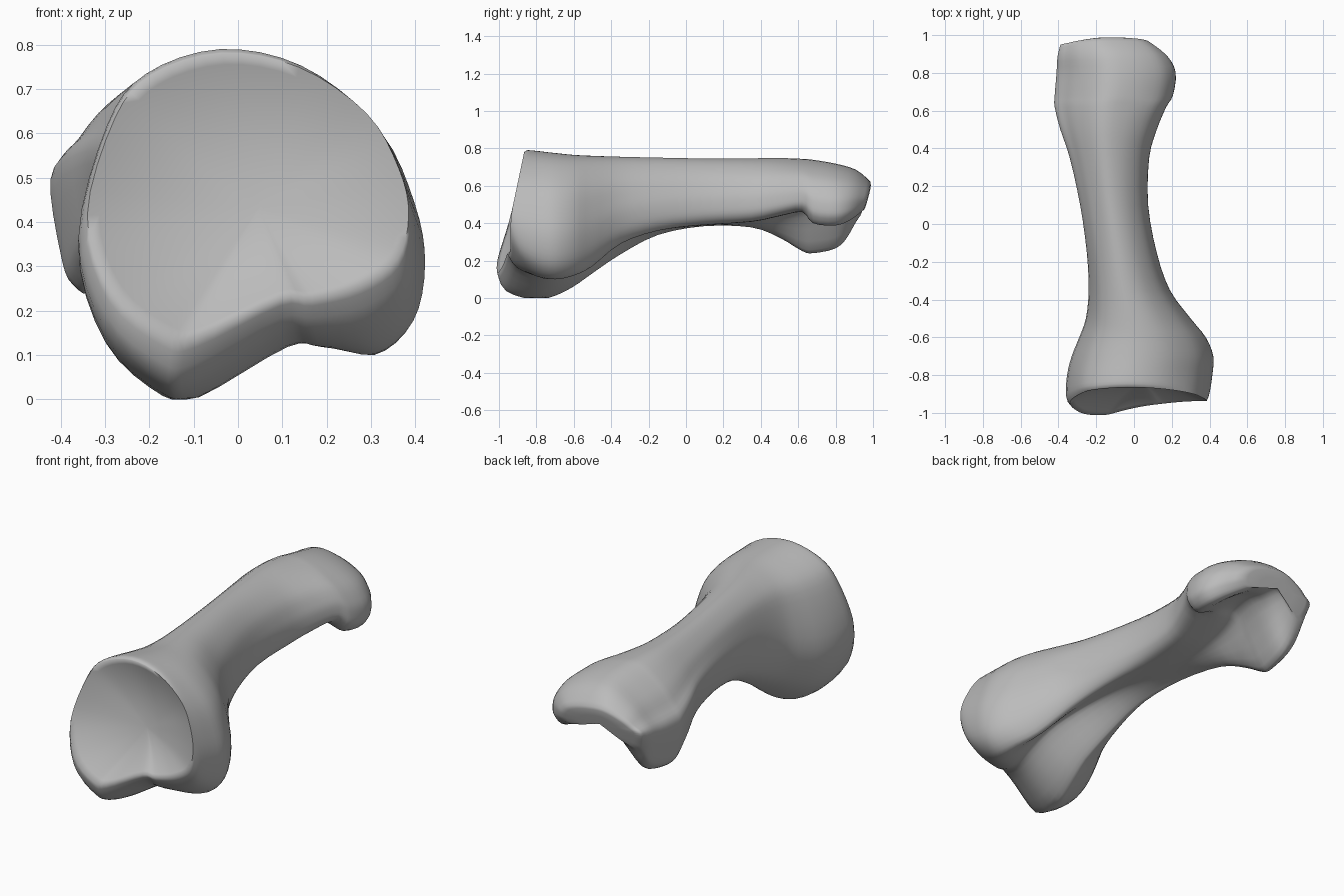
import bpy
import bmesh
from mathutils import Vector

old = bpy.data.objects.get("Cube")
if old:
    bpy.data.objects.remove(old, do_unlink=True)

# One matte colour for the whole bone
grey = bpy.data.materials.new("bone_grey")
grey.use_nodes = True
colour = (0.5, 0.5, 0.5, 1)
grey.diffuse_color = colour
grey.node_tree.nodes["Principled BSDF"].inputs["Base Color"].default_value = colour

# Stations along the bone:
# y, right edge, left edge, top, right lobe bottom, groove, left lobe bottom
STATIONS = [
    (-.945, -.34, .385, .78, .14, .23, .26),
    (-.90, -.36, .40, .79, .045, .16, .18),
    (-.80, -.355, .415, .785, 0, .12, .12),
    (-.70, -.33, .42, .775, .02, .13, .10),
    (-.60, -.29, .38, .765, .07, .18, .12),
    (-.50, -.255, .30, .76, .14, .25, .17),
    (-.35, -.24, .19, .755, .24, .33, .29),
    (-.15, -.25, .12, .75, .34, .375, .36),
    (.10, -.285, .075, .745, .385, .39, .395),
    (.35, -.34, .08, .745, .38, .41, .41),
    (.50, -.39, .12, .745, .33, .44, .44),
    (.62, -.42, .17, .74, .265, .47, .46),
    (.68, -.42, .205, .735, .255, .49, .40),
    (.80, -.41, .22, .715, .28, .50, .39),
    (.89, -.405, .175, .685, .345, .50, .42),
    (.96, -.39, .08, .62, .43, .52, .47),
]


def spline(points, steps, closed):
    """Smooth curve through points of any dimension."""
    points = [Vector(p) for p in points]
    count = len(points)

    def pick(i):
        return points[i % count] if closed else points[max(0, min(count - 1, i))]

    result = []
    for i in range(count if closed else count - 1):
        a, b, c, d = (pick(i + k) for k in (-1, 0, 1, 2))
        for s in range(steps):
            t = s / steps
            result.append(b + (c - a) * (t / 2)
                          + (a * 2 - b * 5 + c * 4 - d) * (t * t / 2)
                          + (b * 3 - a - c * 3 + d) * (t ** 3 / 2))
    if not closed:
        result.append(points[-1])
    return result


def mix(start, end, t):
    return start + (end - start) * t


def slant(x, z, y):
    """Lean the socket forward at its foot and the rear end back at its top."""
    front_weight = max(0, (-.7 - y) / .245) ** 2
    lean = .21 * (z - .4) + 1.6 * max(0, .5 - z) ** 2 * (x + .1)
    rear_weight = max(0, (y - .8) / .16) ** 2
    return y + front_weight * lean + rear_weight * (.3 * (z - .54) + .04 * (x + .2))


def outline(station):
    """Closed section: rounded top, two lobes with a groove below."""
    y, low_x, high_x, top, lobe_a, groove, lobe_b = station
    t = max(0, min(1, y + .5))
    lobe_u = mix(.3, .14, t)

    def at(u, h, base):
        return (mix(low_x, high_x, u), mix(base, top, h))

    points = [
        at(.42, 1, lobe_a),
        at(.2, mix(.925, .82, t), lobe_a),
        at(.085, mix(.77, .65, t), lobe_a),
        at(0, mix(.43, .5, t), lobe_a),
        at(lobe_u * .25, .16, lobe_a),
        at(lobe_u - .06, .01, lobe_a),
        at(lobe_u + .04, .005, lobe_a),
        at(mix(.6, .42, t), 0, groove),
        at(mix(.7, .62, t), 0, groove),
        at(mix(.85, .88, t), 0, lobe_b),
        at(mix(.965, .985, t), .11, lobe_b),
        at(1, .3, lobe_b),
        at(.97, .5, lobe_b),
        at(.87, .74, lobe_b),
        at(.66, .94, lobe_b),
    ]
    return spline(points, 4, True)


def shrink(ring, factor):
    centre = sum(ring, Vector((0, 0))) / len(ring)
    return [centre + (p - centre) * factor for p in ring]


bm = bmesh.new()


def add_ring(ring, y, shift=0):
    return [bm.verts.new((p.x, slant(p.x, p.y, y) + shift, max(0, p.y))) for p in ring]


sections = spline(STATIONS, 3, False)
front, back = sections[0], sections[-1]
rings = []

# Hollow joint socket at the front, from its middle out to the rim
for factor in (.03, .2, .4, .6, .78, .93):
    depth = .09 * (1 - factor ** 2)
    rings.append(add_ring(shrink(outline(front), factor), front[0], depth))

# Head, shaft and the two knuckles
for section in sections:
    rings.append(add_ring(outline(section), section[0]))

# Blunt, sloping rear end
for factor, bulge in ((.85, .006), (.5, .008), (.05, .008)):
    rings.append(add_ring(shrink(outline(back), factor), back[0], bulge))

for ring_a, ring_b in zip(rings, rings[1:]):
    for i in range(len(ring_a)):
        j = (i + 1) % len(ring_a)
        bm.faces.new((ring_a[i], ring_a[j], ring_b[j], ring_b[i]))
bm.faces.new(rings[0])
bm.faces.new(rings[-1])
bmesh.ops.recalc_face_normals(bm, faces=bm.faces)

mesh = bpy.data.meshes.new("bone")
bm.to_mesh(mesh)
bm.free()
mesh.materials.append(grey)
bone = bpy.data.objects.new("bone", mesh)
bpy.context.collection.objects.link(bone)

# Soft shading, with only the sharpest rim left hard
bpy.ops.object.select_all(action="DESELECT")
bone.select_set(True)
bpy.context.view_layer.objects.active = bone
bpy.ops.object.shade_smooth_by_angle(angle=1.35)
